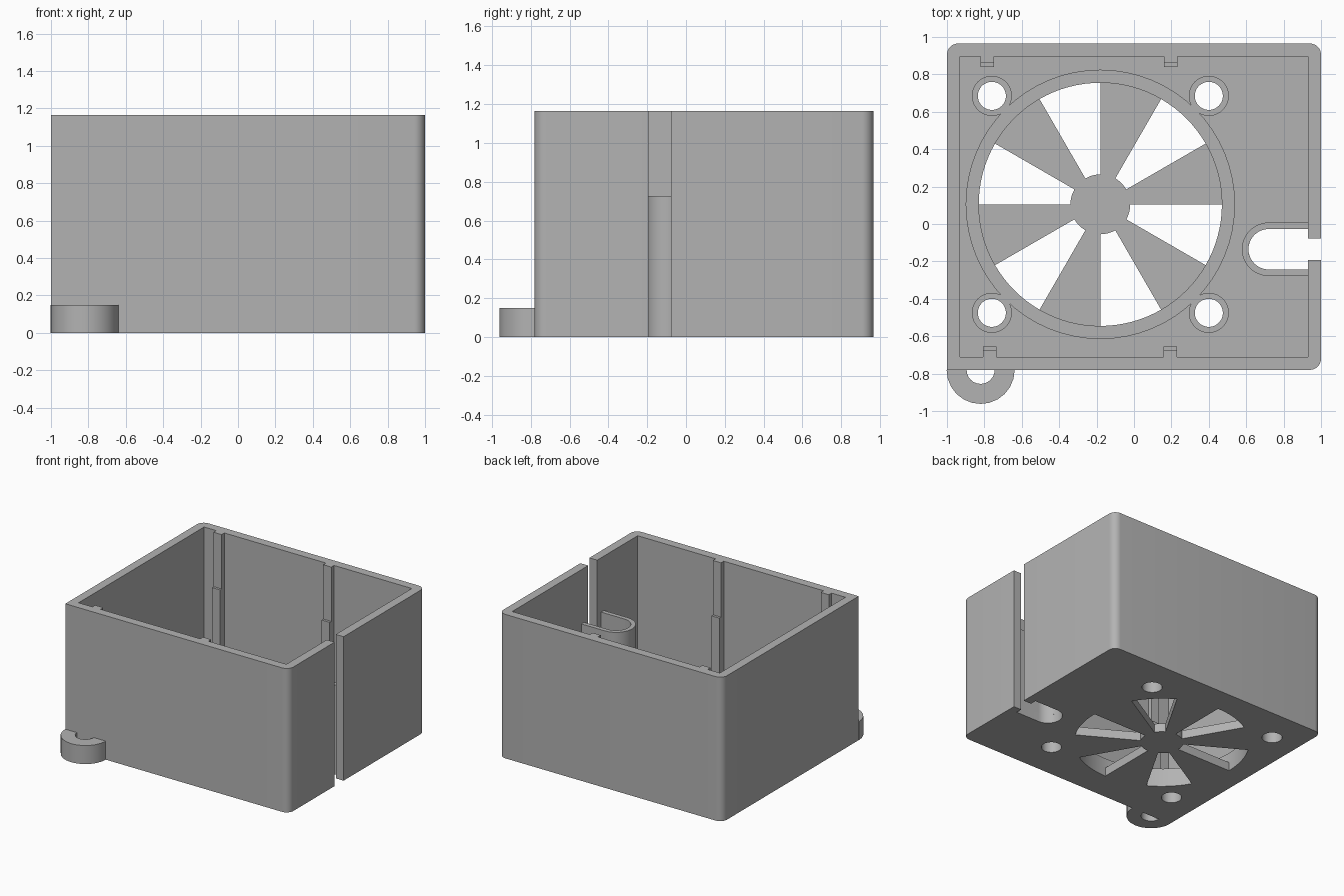
import bpy, bmesh
from math import cos, sin, radians, pi

old = bpy.data.objects.get("Cube")
if old:
    bpy.data.objects.remove(old)

grey = bpy.data.materials.new("grey plastic")
grey.use_nodes = True
colour = (0.45, 0.45, 0.45, 1)
grey.diffuse_color = colour
grey.node_tree.nodes["Principled BSDF"].inputs["Base Color"].default_value = colour

TOP, FLOOR, STEP, RIM = 1.165, 0.07, 0.725, 0.15
LEFT, RIGHT, FRONT, BACK, WALL = -1, 1, -0.78, 0.965, 0.07
FAN = (-0.18, 0.105)
SLOT_Y = -0.135


def arc(cx, cy, r, a0, a1, n):
    """Points along an arc, angles in degrees."""
    return [(cx + r * cos(radians(a0 + (a1 - a0) * i / n)),
             cy + r * sin(radians(a0 + (a1 - a0) * i / n))) for i in range(n + 1)]


def circle(cx, cy, r, n=48):
    return arc(cx, cy, r, 0, 360, n)[:-1]


def rect(x0, x1, y0, y1):
    return [(x0, y0), (x1, y0), (x1, y1), (x0, y1)]


def prism(name, outline, z0, z1):
    """Upright solid with the given plan outline."""
    bm = bmesh.new()
    face = bm.faces.new([bm.verts.new((x, y, z0)) for x, y in outline])
    up = bmesh.ops.extrude_face_region(bm, geom=[face])["geom"]
    bmesh.ops.translate(bm, vec=(0, 0, z1 - z0),
                        verts=[v for v in up if isinstance(v, bmesh.types.BMVert)])
    bmesh.ops.recalc_face_normals(bm, faces=bm.faces)
    mesh = bpy.data.meshes.new(name)
    bm.to_mesh(mesh)
    bm.free()
    mesh.materials.append(grey)
    obj = bpy.data.objects.new(name, mesh)
    bpy.context.collection.objects.link(obj)
    return obj


def combine(obj, operation, tools):
    """Apply a boolean with each tool, then discard the tools."""
    for tool in tools:
        mod = obj.modifiers.new("cut", "BOOLEAN")
        mod.operation, mod.solver, mod.object = operation, "EXACT", tool
    graph = bpy.context.evaluated_depsgraph_get()
    mesh = bpy.data.meshes.new_from_object(obj.evaluated_get(graph))
    obj.modifiers.clear()
    obj.data = mesh
    for tool in tools:
        bpy.data.objects.remove(tool)


def cutter(outline, z0=-0.1, z1=TOP + 0.1):
    return prism("cutter", outline, z0, z1)


# Shell outline: square front right corner, the other three rounded
R = 0.06
outline = [(LEFT, FRONT)]
outline += arc(RIGHT - R, FRONT + R, R, -90, 0, 8)
outline += arc(RIGHT - R, BACK - R, R, 0, 90, 8)
outline += arc(LEFT + R, BACK - R, R, 90, 180, 8)
shell = prism("box_shell", outline, 0, TOP)

# Hollow, cable slot and cable opening
cuts = [cutter(rect(LEFT + WALL, RIGHT - WALL, FRONT + WALL, BACK - WALL), FLOOR),
        cutter(rect(0.9, 1.1, SLOT_Y - 0.057, SLOT_Y + 0.057)),
        cutter([(0.93, SLOT_Y - 0.108)] + [(0.93, SLOT_Y + 0.108)]
               + arc(0.72, SLOT_Y, 0.108, 90, 270, 20), -0.1, 0.5)]

# Alternating fan openings and screw holes
for k in range(6):
    a = 30 + 60 * k
    cuts.append(cutter(arc(*FAN, 0.65, a, a + 30, 8) + arc(*FAN, 0.16, a + 30, a, 4), -0.1, 0.5))
screws = [(FAN[0] + 0.58 * sx, FAN[1] + 0.58 * sy) for sx in (-1, 1) for sy in (-1, 1)]
cuts += [cutter(circle(x, y, 0.075), -0.1, 0.5) for x, y in screws]
combine(shell, "DIFFERENCE", cuts)

# Fan ring joined with the screw bosses
ring = prism("fan_ring", circle(*FAN, 0.72, 64), FLOOR, RIM)
combine(ring, "UNION", [prism("boss", circle(x, y, 0.107), FLOOR, RIM) for x, y in screws])
combine(ring, "DIFFERENCE", [cutter(circle(*FAN, 0.65, 96))]
        + [cutter(circle(x, y, 0.075)) for x, y in screws])

# U-shaped cable guide
guide = prism("cable_guide", [(0.93, SLOT_Y + 0.143)] + arc(0.72, SLOT_Y, 0.143, 90, 270, 24)
              + [(0.93, SLOT_Y - 0.143), (0.93, SLOT_Y - 0.108)]
              + arc(0.72, SLOT_Y, 0.108, 270, 90, 24) + [(0.93, SLOT_Y + 0.108)], FLOOR, STEP)

# Stepped ribs on the front and back walls
for side, wall, d, xs in (("front", FRONT + WALL, 1, (-0.77, 0.195)),
                          ("back", BACK - WALL, -1, (-0.785, 0.197))):
    for end, x in zip(("right", "left"), xs):
        for part, depth, top in (("upper", 0.035, TOP), ("lower", 0.055, STEP)):
            y0, y1 = sorted((wall, wall + d * depth))
            prism(f"{side}_{end}_{part}_rib", rect(x - 0.036, x + 0.036, y0, y1), FLOOR, top)

# Half-round mounting lug
lug = prism("mounting_lug", arc(-0.82, FRONT, 0.182, 180, 360, 12)
            + arc(-0.82, FRONT, 0.075, 360, 180, 12), 0, 0.15)

# Smooth the rounded parts, keep the edges sharp
bpy.ops.object.select_all(action="DESELECT")
for obj in (shell, ring, guide, lug):
    obj.select_set(True)
bpy.context.view_layer.objects.active = shell
bpy.ops.object.shade_smooth_by_angle(angle=radians(30))
